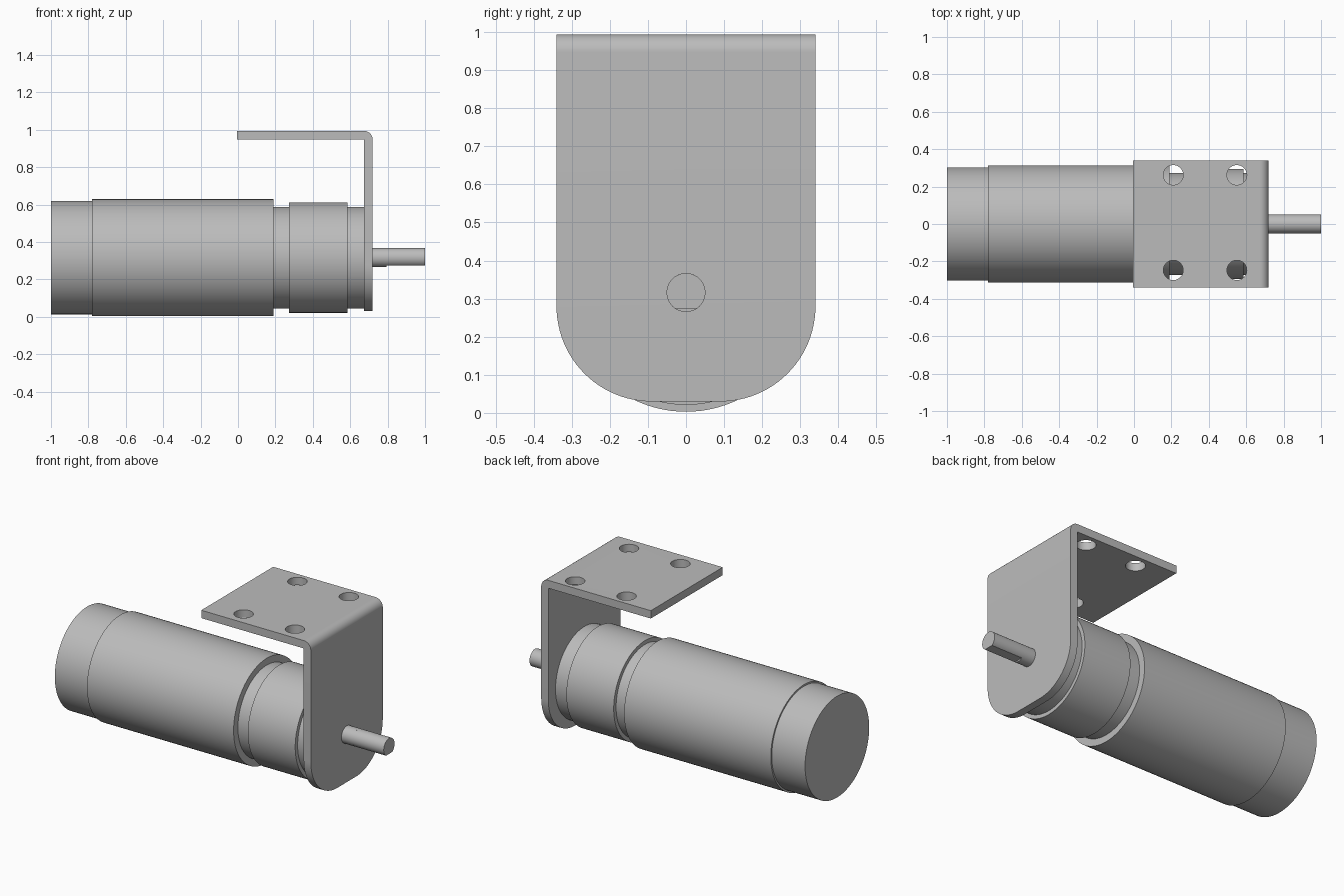
import bpy
import bmesh
from math import sin, cos, radians, asin, degrees
from mathutils import Vector

AXIS_Z = 0.316   # height of the motor axis

if "Cube" in bpy.data.objects:
    bpy.data.objects.remove(bpy.data.objects["Cube"])

grey = bpy.data.materials.new("metal_grey")
grey.use_nodes = True
COLOUR = (0.5, 0.5, 0.5, 1)
grey.diffuse_color = COLOUR
grey.node_tree.nodes["Principled BSDF"].inputs["Base Color"].default_value = COLOUR


def arc(cx, cy, r, a0, a1, n):
    """Points along a circular arc, angles in degrees."""
    angles = [radians(a0 + (a1 - a0) * i / n) for i in range(n + 1)]
    return [(cx + r * cos(a), cy + r * sin(a)) for a in angles]


def prism(name, outline, axis, start, end):
    """Extrude a 2D outline along a world axis from start to end."""
    place = {"x": lambda u, v: (start, u, v),
             "y": lambda u, v: (u, start, v),
             "z": lambda u, v: (u, v, start)}[axis]
    step = Vector([(end - start) * (axis == a) for a in "xyz"])
    bm = bmesh.new()
    face = bm.faces.new([bm.verts.new(place(u, v)) for u, v in outline])
    made = bmesh.ops.extrude_face_region(bm, geom=[face])["geom"]
    bmesh.ops.translate(bm, vec=step, verts=[g for g in made if isinstance(g, bmesh.types.BMVert)])
    bmesh.ops.recalc_face_normals(bm, faces=bm.faces)
    mesh = bpy.data.meshes.new(name)
    bm.to_mesh(mesh)
    bm.free()
    mesh.materials.append(grey)
    ob = bpy.data.objects.new(name, mesh)
    bpy.context.collection.objects.link(ob)
    return ob


def activate(ob):
    bpy.ops.object.select_all(action="DESELECT")
    ob.select_set(True)
    bpy.context.view_layer.objects.active = ob


def smooth(ob):
    activate(ob)
    bpy.ops.object.shade_smooth_by_angle(angle=radians(30))


def cut(ob, cutter, operation):
    """Apply a boolean and discard the cutter."""
    cutter.hide_render = True
    mod = ob.modifiers.new("cut", "BOOLEAN")
    mod.operation = operation
    mod.solver = "EXACT"
    mod.object = cutter
    activate(ob)
    bpy.ops.object.modifier_apply(modifier=mod.name)
    bpy.data.objects.remove(cutter)


# Round sections along the motor axis: name, radius, start x, end x
sections = [
    ("motor_end_cap", 0.303, -1.0, -0.78),
    ("motor_body", 0.313, -0.78, 0.19),
    ("motor_neck", 0.272, 0.19, 0.272),
    ("gearbox", 0.295, 0.272, 0.585),
    ("gearbox_collar", 0.272, 0.585, 0.674),
    ("shaft_base", 0.051, 0.67, 0.795),
]
for name, radius, start, end in sections:
    circle = arc(0, AXIS_Z, radius, 0, 360, 96)[:-1]
    smooth(prism(name, circle, "x", start, end))

# Output shaft with a flat along its underside
R, FLAT = 0.051, 0.042
a = degrees(asin(FLAT / R))
smooth(prism("shaft_flat_end", arc(0, AXIS_Z, R, -a, 180 + a, 48), "x", 0.795, 1.0))

# L-shaped bracket with a rounded outer bend
HALF, TOP, FACE, T = 0.34, 0.994, 0.72, 0.047
angle_profile = ([(-0.005, TOP - T), (FACE - T, TOP - T), (FACE - T, 0.03), (FACE, 0.03)]
                 + arc(FACE - T, TOP - T, T, 0, 90, 12) + [(-0.005, TOP)])
bracket = prism("mounting_bracket", angle_profile, "y", -HALF, HALF)

# Round the two lower corners of the upright plate
C = 0.25
corners = (arc(C - HALF, 0.03 + C, C, 180, 270, 24)
           + arc(HALF - C, 0.03 + C, C, 270, 360, 24))
cut(bracket, prism("corner_cutter", corners + [(HALF + 0.1, 0.4), (HALF + 0.1, 1.2),
    (-HALF - 0.1, 1.2), (-HALF - 0.1, 0.4)], "x", -0.2, 0.9), "INTERSECT")

# Four screw holes through the top flange
for x in (0.21, 0.55):
    for y in (-0.247, 0.262):
        cut(bracket, prism("hole_cutter", arc(x, y, 0.053, 0, 360, 40)[:-1], "z", 0.9, 1.1),
            "DIFFERENCE")
smooth(bracket)
